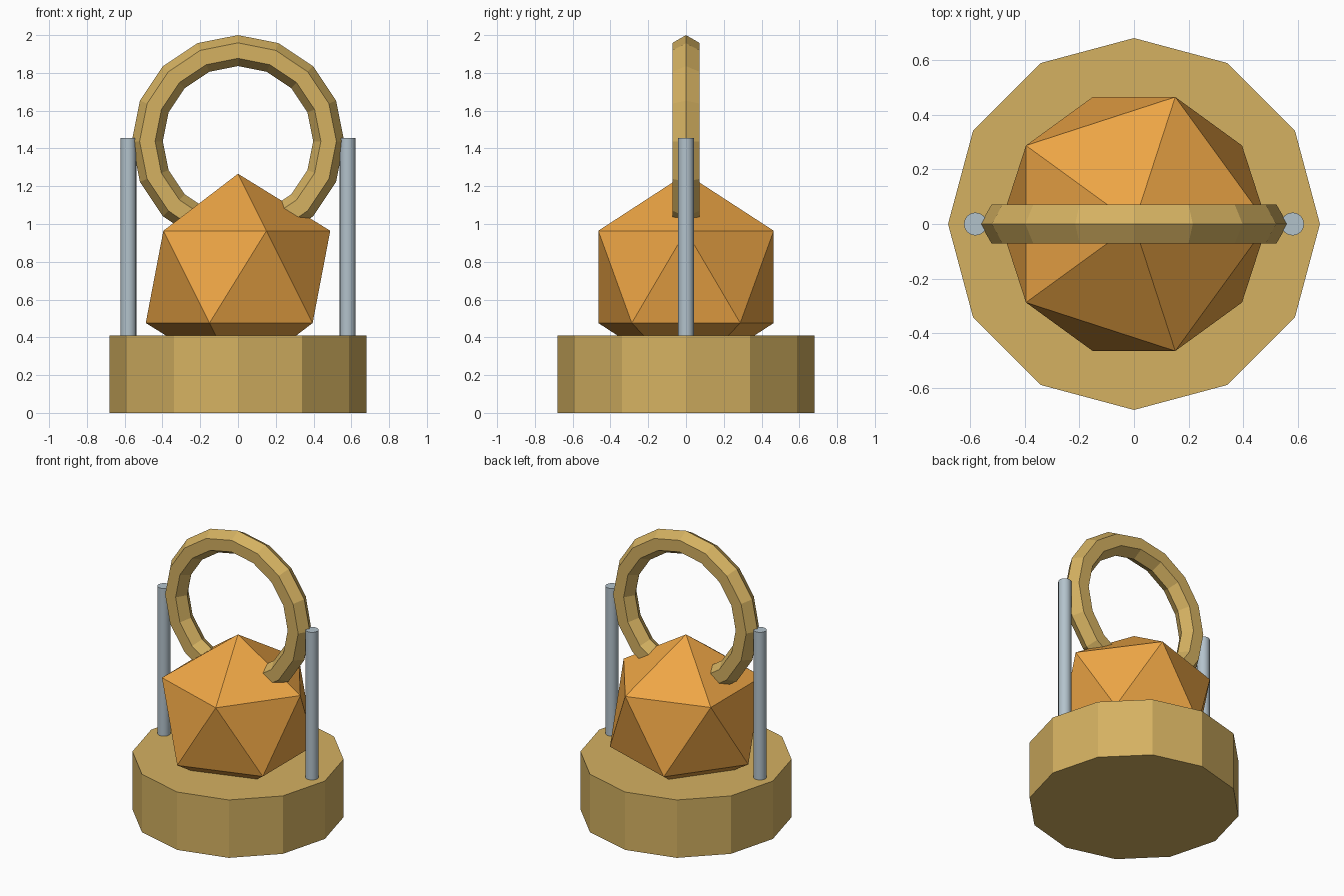
import bpy
import math

if "Cube" in bpy.data.objects:
    bpy.data.objects.remove(bpy.data.objects["Cube"])


def material(name, rgb):
    mat = bpy.data.materials.new(name)
    mat.diffuse_color = (*rgb, 1)
    mat.use_nodes = True
    mat.node_tree.nodes["Principled BSDF"].inputs["Base Color"].default_value = mat.diffuse_color
    return mat


def finish(name, mat):
    obj = bpy.context.object
    obj.name = name
    obj.data.materials.append(mat)
    return obj


def cylinder(name, sides, radius, x, z0, z1, mat):
    bpy.ops.mesh.primitive_cylinder_add(vertices=sides, radius=radius, depth=z1 - z0,
                                        location=(x, 0, (z0 + z1) / 2))
    return finish(name, mat)


brass = material("brass", (0.66, 0.44, 0.12))
amber = material("amber", (0.85, 0.38, 0.06))
steel = material("steel", (0.45, 0.54, 0.60))

# Twelve-sided base
cylinder("base", 12, 0.68, 0, 0, 0.41, brass)

# Faceted gem, sunk into the base
bpy.ops.mesh.primitive_ico_sphere_add(subdivisions=1, radius=0.546, location=(0, 0, 0.72))
finish("gem", amber)

# Upright ring passing through the top of the gem
bpy.ops.mesh.primitive_torus_add(major_segments=16, minor_segments=6,
                                 major_radius=0.48, minor_radius=0.082,
                                 location=(0, 0, 1.438), rotation=(math.pi / 2, 0, 0))
ring = finish("ring", brass)
ring.data.shade_flat()

# Side posts
for side, x in (("left", -0.58), ("right", 0.58)):
    post = cylinder(side + "_post", 16, 0.042, x, 0.40, 1.455, steel)
    bpy.ops.object.shade_smooth_by_angle(angle=math.radians(40))
